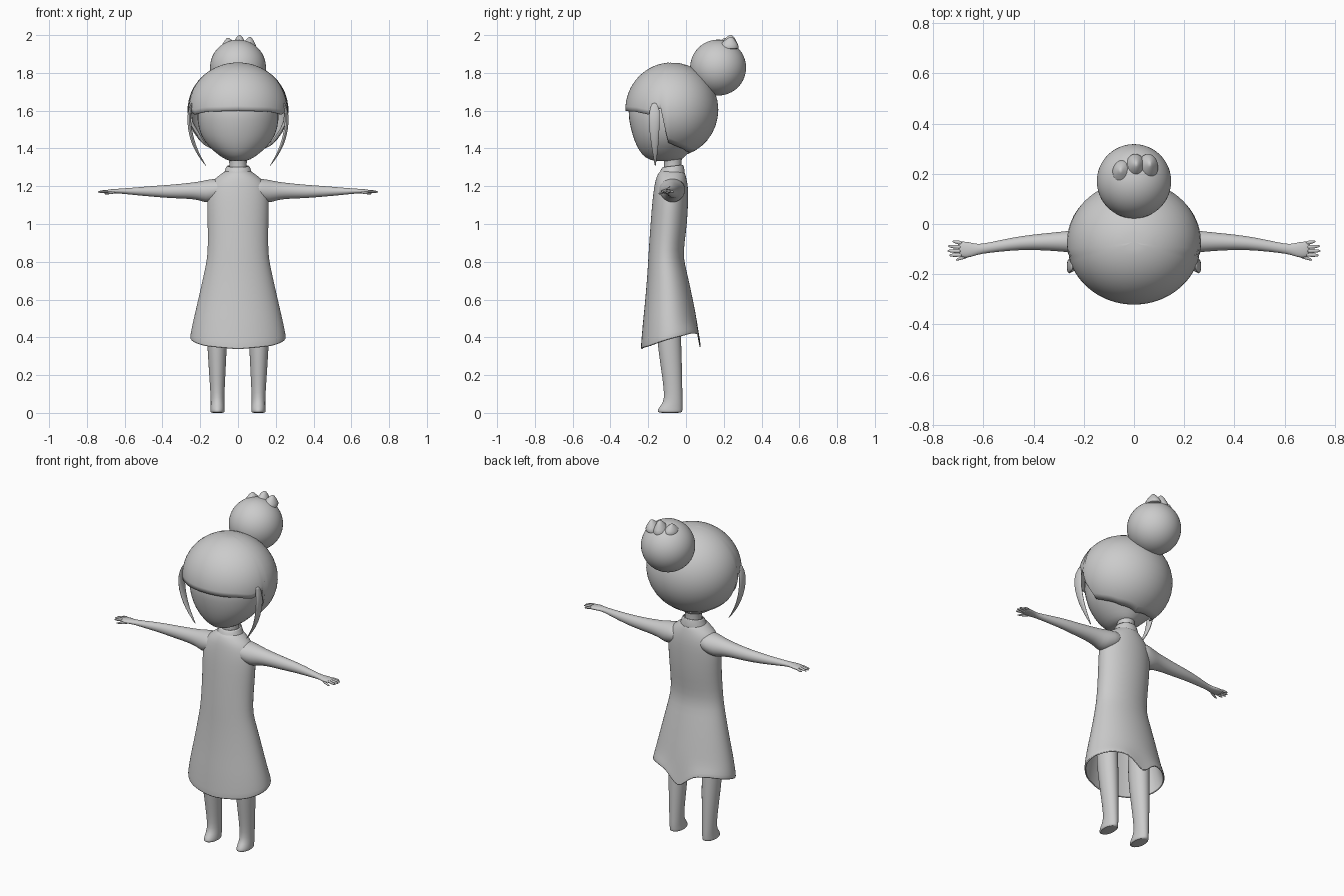
import bpy, bmesh, math
from mathutils import Vector

if "Cube" in bpy.data.objects:
    bpy.data.objects.remove(bpy.data.objects["Cube"])

grey = bpy.data.materials.new("plain_grey")
grey.diffuse_color = (0.6, 0.6, 0.6, 1)
grey.use_nodes = True
grey.node_tree.nodes["Principled BSDF"].inputs["Base Color"].default_value = grey.diffuse_color


def finish(name, bm, subsurf=1, thickness=0, angle=50):
    bmesh.ops.recalc_face_normals(bm, faces=bm.faces[:])
    me = bpy.data.meshes.new(name)
    bm.to_mesh(me)
    bm.free()
    ob = bpy.data.objects.new(name, me)
    bpy.context.collection.objects.link(ob)
    me.materials.append(grey)
    bpy.ops.object.select_all(action='DESELECT')
    ob.select_set(True)
    bpy.context.view_layer.objects.active = ob
    if thickness:
        s = ob.modifiers.new("thickness", 'SOLIDIFY')
        s.thickness, s.offset = thickness, -1
    if subsurf:
        s = ob.modifiers.new("smooth", 'SUBSURF')
        s.levels = s.render_levels = subsurf
    bpy.ops.object.shade_smooth_by_angle(angle=math.radians(angle))
    return ob


def skin(name, rings, caps=(True, True), **kw):
    """Join equal-length closed rings of points into a tube."""
    bm = bmesh.new()
    rows = [[bm.verts.new(p) for p in r] for r in rings]
    n = len(rows[0])
    for a, b in zip(rows, rows[1:]):
        for i in range(n):
            j = (i + 1) % n
            bm.faces.new((a[i], a[j], b[j], b[i]))
    for row, cap in zip((rows[0], rows[-1]), caps):
        if cap:
            c = bm.verts.new(sum((v.co for v in row), Vector()) / n)
            for i in range(n):
                bm.faces.new((row[i], row[(i + 1) % n], c))
    return finish(name, bm, **kw)


def ring(c, u, v, n):
    c, u, v = Vector(c), Vector(u), Vector(v)
    return [c + u * math.sin(t) - v * math.cos(t)
            for t in (2 * math.pi * i / n for i in range(n))]


def level(x, z, rx, yf, yb, n=24):
    """Horizontal oval between a front and a back y."""
    return ring((x, (yf + yb) / 2, z), (rx, 0, 0), (0, (yb - yf) / 2, 0), n)


def across(x, y, z, ry, rz, n=12):
    """Oval facing along x."""
    return ring((x, y, z), (0, ry, 0), (0, 0, rz), n)


def lookup(table, t):
    for (a, va), (b, vb) in zip(table, table[1:]):
        if t <= b:
            return va + (vb - va) * (t - a) / (b - a)
    return table[-1][1]


# Dress: rounded shoulders, slim waist, flared skirt with a wavy hem
dress = [(1.285, .066, -.137, -.012), (1.262, .092, -.15, -.003),
         (1.24, .125, -.16, .003), (1.2, .155, -.168, .011),
         (1.13, .166, -.178, .013), (1.0, .161, -.188, .006),
         (.9, .16, -.195, -.008), (.82, .163, -.2, -.014),
         (.75, .178, -.204, .004), (.66, .198, -.211, .024),
         (.56, .221, -.22, .045), (.48, .24, -.229, .06)]
rings = [level(0, *r, n=32) for r in dress]
hem = [(0, .335), (45, .352), (90, .39), (135, .42), (160, .415), (180, .33)]
for lift, rx, yf, yb in ((.022, .254, -.239, .076), (.004, .254, -.24, .08), (0, .247, -.234, .075)):
    r = level(0, 0, rx, yf, yb, 32)
    for i, p in enumerate(r):
        a = 360 * i / 32
        p.z = lookup(hem, min(a, 360 - a)) + lift
    rings.append(r)
skin("dress", rings, caps=(True, False), thickness=.008)

# Collar and neck
collar = [level(0, z, rx, yf, yb) for z, rx, yf, yb in
          ((1.26, .082, -.15, -.004), (1.285, .07, -.14, -.008),
           (1.31, .063, -.128, -.012), (1.312, .055, -.12, -.02))]
for r in collar:
    for p in r:
        p.z += .12 * (p.y + .04)          # collar dips at the front
skin("collar", collar, caps=(False, False), thickness=.006)
skin("neck", [level(0, z, rx, -.07 - rx, -.07 + rx) for z, rx in
              ((1.25, .05), (1.3, .046), (1.33, .046), (1.38, .055))])

# Head under the hair
face = [(1.333, .045, -.17, -.04), (1.348, .08, -.215, -.01), (1.385, .13, -.248, .02),
        (1.435, .18, -.273, .075), (1.5, .213, -.294, .12), (1.6, .221, -.313, .14),
        (1.68, .2, -.29, .12)]
skin("head", [level(0, *r) for r in face])

# Hair cap: ellipsoid whose lower edge is a fringe in front and a long back
edge = [(0, 1.6), (40, 1.594), (62, 1.578), (70, 1.6), (76, 1.615), (84, 1.43),
        (100, 1.41), (130, 1.385), (180, 1.37)]
n, steps = 90, 16
hair = []
for k in range(1, steps + 1):
    r = []
    for i in range(n):
        a = 360 * i / n
        bottom = math.acos((lookup(edge, min(a, 360 - a)) - 1.605) / .25)
        p = bottom * k / steps
        t = math.radians(a)
        r.append(Vector((.267 * math.sin(p) * math.sin(t),
                         -.075 - .246 * math.sin(p) * math.cos(t), 1.605 + .25 * math.cos(p))))
    hair.append(r)
skin("hair_cap", hair, caps=(True, False), subsurf=0, thickness=.012)

# Bun with three small tufts at the crown
bm = bmesh.new()
bmesh.ops.create_uvsphere(bm, u_segments=48, v_segments=32, radius=.148)
for v in bm.verts:
    v.co += Vector((0, .17, 1.828))
finish("bun", bm, subsurf=0)
for x, y, top, lean in ((-.045, .2, 1.986, -.008), (.005, .225, 2.0, .004), (.055, .225, 1.99, .008)):
    skin("bun_tuft", [ring((x + lean * s, y + .012 * s, z), (w, 0, 0), (0, w * 1.3, 0), 12)
                      for s, z, w in ((0, 1.925, .05), (.3, 1.955, .036),
                                      (.7, top - .014, .02), (1, top, .006))])

strand = [(.245, -.165, 1.64, .006, .02), (.261, -.168, 1.58, .01, .032),
          (.256, -.168, 1.5, .011, .028), (.235, -.165, 1.42, .01, .02),
          (.205, -.163, 1.36, .007, .011), (.17, -.163, 1.308, .002, .003)]
arm = [(.07, -.075, 1.19, .075, .055), (.13, -.072, 1.178, .07, .062),
       (.17, -.071, 1.172, .06, .062), (.21, -.07, 1.176, .05, .048),
       (.28, -.07, 1.175, .041, .041), (.36, -.071, 1.172, .034, .036),
       (.45, -.075, 1.173, .028, .029), (.54, -.088, 1.173, .023, .021),
       (.61, -.1, 1.174, .019, .014), (.635, -.102, 1.174, .025, .013),
       (.665, -.103, 1.173, .033, .012), (.69, -.1, 1.172, .031, .01), (.698, -.099, 1.171, .027, .007)]
leg = [(0, .038, -.15, -.02), (.012, .038, -.152, -.019), (.03, .037, -.143, -.018), (.055, .036, -.12, -.018),
       (.1, .037, -.115, -.019), (.2, .043, -.127, -.02), (.35, .052, -.15, -.024),
       (.5, .056, -.162, -.03), (.7, .05, -.15, -.04)]
fingers = [((.685, -.076, 1.174), (.722, -.069, 1.168)), ((.69, -.092, 1.176), (.74, -.088, 1.17)),
           ((.69, -.108, 1.176), (.742, -.107, 1.17)), ((.685, -.122, 1.174), (.735, -.125, 1.168)),
           ((.65, -.122, 1.168), (.708, -.143, 1.16))]

# Paired parts
for s, side in ((1, "left"), (-1, "right")):
    skin(f"side_lock_{side}", [ring((s * x, y, z), (s * rx, 0, 0), (0, ry, 0), 12)
                               for x, y, z, rx, ry in strand])
    skin(f"arm_{side}", [across(s * x, *r, n=16) for x, *r in arm])
    skin(f"leg_{side}", [level(s * (.108 + .008 * z), z, *r) for z, *r in leg], angle=60)
    for a, b in fingers:
        a, b = Vector(a), Vector(b)
        pts = [(a.lerp(b, f), w) for f, w in ((0, .008), (.4, .0085), (.8, .007), (1, .003))]
        skin(f"finger_{side}", [across(s * p.x, p.y, p.z, w, w * .85, n=8) for p, w in pts])
